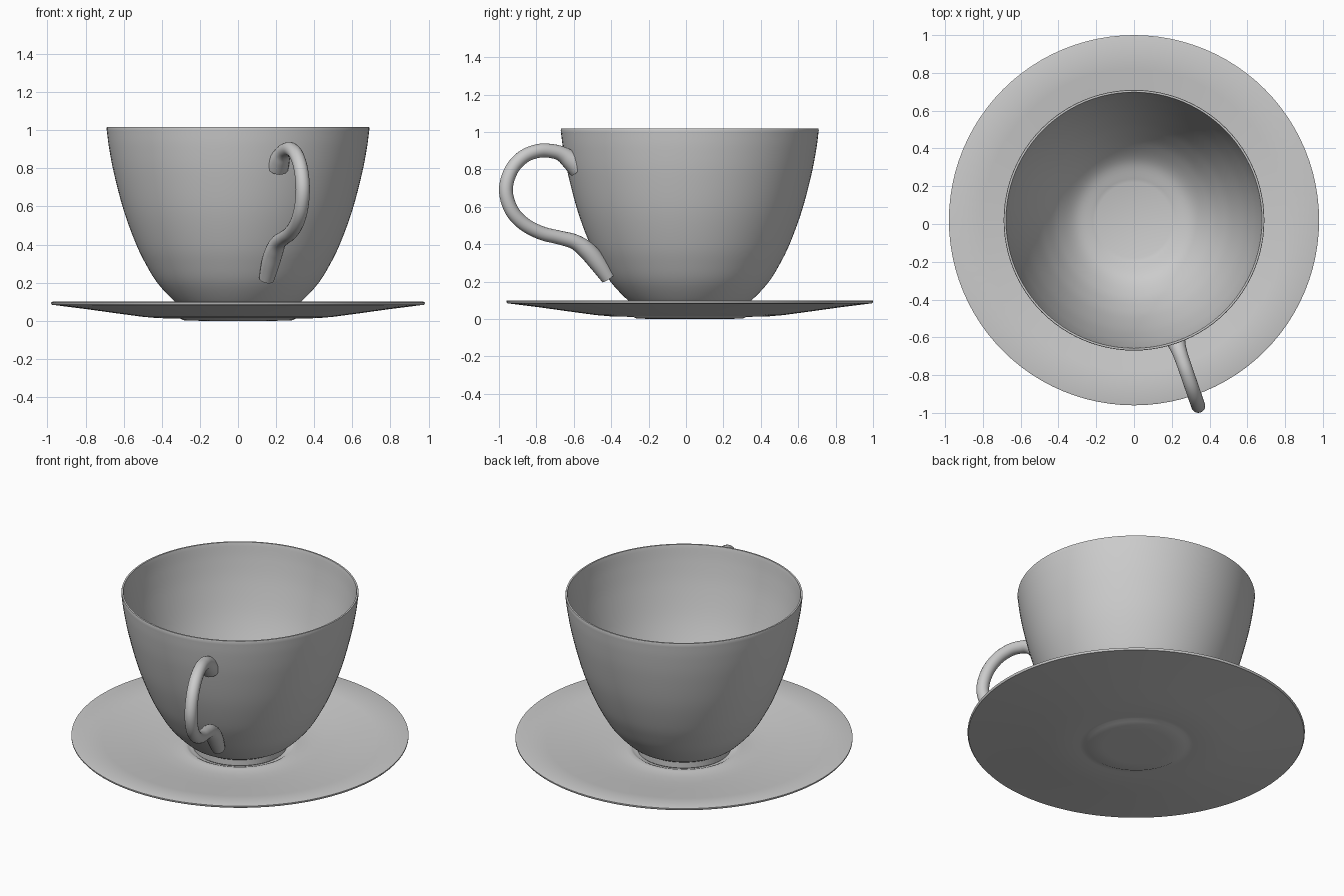
import bpy, bmesh, math
from mathutils import Vector

if "Cube" in bpy.data.objects:
    bpy.data.objects.remove(bpy.data.objects["Cube"])

CY = 0.02                      # centre of cup and saucer in y
AZ = math.atan2(-0.945, 0.327)  # direction the handle points


def smooth(pts, n=6):
    """Catmull-Rom through the points (any dimension)."""
    p = [Vector(q) for q in pts]
    p = [2 * p[0] - p[1]] + p + [2 * p[-1] - p[-2]]
    out = []
    for a, b, c, d in zip(p, p[1:], p[2:], p[3:]):
        for k in range(n):
            t = k / n
            out.append(0.5 * (2 * b + (c - a) * t + (2 * a - 5 * b + 4 * c - d) * t * t
                              + (3 * b - a - 3 * c + d) * t ** 3))
    return out + [p[-2]]


def finish(name, bm):
    bmesh.ops.recalc_face_normals(bm, faces=bm.faces)
    me = bpy.data.meshes.new(name)
    bm.to_mesh(me)
    bm.free()
    ob = bpy.data.objects.new(name, me)
    bpy.context.collection.objects.link(ob)
    return ob


def shade(ob):
    bpy.ops.object.select_all(action='DESELECT')
    ob.select_set(True)
    bpy.context.view_layer.objects.active = ob
    bpy.ops.object.shade_smooth_by_angle(angle=math.radians(40))


def lathe(name, profile, seg=96):
    """Closed solid of revolution; the profile starts and ends on the axis."""
    bm = bmesh.new()
    ends = [bm.verts.new((0, CY, profile[i][1])) for i in (0, -1)]
    rings = []
    for r, z in profile[1:-1]:
        rings.append([bm.verts.new((r * math.cos(a), CY + r * math.sin(a), z))
                      for a in (2 * math.pi * i / seg for i in range(seg))])
    for i in range(seg):
        j = (i + 1) % seg
        bm.faces.new((ends[0], rings[0][j], rings[0][i]))
        bm.faces.new((ends[1], rings[-1][i], rings[-1][j]))
        for a, b in zip(rings, rings[1:]):
            bm.faces.new((a[i], a[j], b[j], b[i]))
    return finish(name, bm)


def tube(name, path, seg=20):
    """Round tube along (radius from axis, z, thickness) points in the handle plane."""
    bm = bmesh.new()
    side = Vector((-math.sin(AZ), math.cos(AZ), 0))

    def place(r, z):
        return Vector((r * math.cos(AZ), CY + r * math.sin(AZ), z))
    rings = []
    for i, (r, z, w) in enumerate(path):
        p, q = path[max(i - 1, 0)], path[min(i + 1, len(path) - 1)]
        t = Vector((q[0] - p[0], q[1] - p[1])).normalized()
        nrm = place(-t.y, t.x) - place(0, 0)
        rings.append([bm.verts.new(place(r, z) + w * (math.cos(a) * nrm + math.sin(a) * side))
                      for a in (2 * math.pi * k / seg for k in range(seg))])
    for a, b in zip(rings, rings[1:]):
        for i in range(seg):
            j = (i + 1) % seg
            bm.faces.new((a[i], a[j], b[j], b[i]))
    bm.faces.new(rings[0])
    bm.faces.new(rings[-1])
    return finish(name, bm)


# Saucer: thin dish with a shallow well in the middle
saucer = lathe("saucer", [
    (0, 0), (0.20, 0.0), (0.285, 0.003), (0.305, 0.013), (0.33, 0.012), (0.42, 0.014),
    (0.50, 0.021), (0.62, 0.037), (0.80, 0.062), (0.975, 0.084), (0.98, 0.090),
    (0.98, 0.097), (0.973, 0.100), (0.80, 0.079), (0.62, 0.054), (0.50, 0.039),
    (0.42, 0.033), (0.335, 0.033), (0.315, 0.038), (0.30, 0.032), (0.285, 0.022), (0, 0.020)])
shade(saucer)

# Cup: thin-walled bowl on a low foot
outer = [tuple(p) for p in smooth([
    (0.27, 0.062), (0.33, 0.10), (0.42, 0.195), (0.485, 0.30), (0.538, 0.41),
    (0.60, 0.58), (0.65, 0.77), (0.677, 0.91), (0.69, 1.01)])]
inner = [tuple(p) for p in smooth([
    (0.676, 1.01), (0.662, 0.91), (0.635, 0.77), (0.585, 0.58), (0.522, 0.41),
    (0.467, 0.30), (0.40, 0.20), (0.31, 0.115), (0.20, 0.075)])]
cup = lathe("cup", [(0, 0.021), (0.265, 0.021), (0.27, 0.026)] + outer
            + [(0.688, 1.018), (0.678, 1.018)] + inner + [(0, 0.075)])
shade(cup)

# Handle: ear-shaped loop flaring where it meets the cup
W = 0.037
handle = tube("handle", smooth([
    (0.63, 0.815, 0.062), (0.675, 0.85, 0.052), (0.72, 0.88, 0.042), (0.77, 0.896, 0.038),
    (0.85, 0.900, W), (0.94, 0.868, W), (1.01, 0.795, W), (1.04, 0.69, W),
    (1.01, 0.585, W), (0.94, 0.51, W), (0.84, 0.46, W), (0.74, 0.436, W),
    (0.65, 0.412, 0.041), (0.58, 0.365, 0.048), (0.52, 0.30, 0.048), (0.46, 0.22, 0.04)]))

# Trim the handle ends so nothing shows inside the cup
cutter = lathe("cup_cutter", [(0, 0.07)] + [(r + 0.006, z) for r, z in reversed(inner)]
               + [(0, 1.01)])
mod = handle.modifiers.new("trim", 'BOOLEAN')
mod.operation = 'DIFFERENCE'
mod.solver = 'EXACT'
mod.object = cutter
bpy.context.view_layer.objects.active = handle
bpy.ops.object.modifier_apply(modifier="trim")
bpy.data.objects.remove(cutter)
shade(handle)
